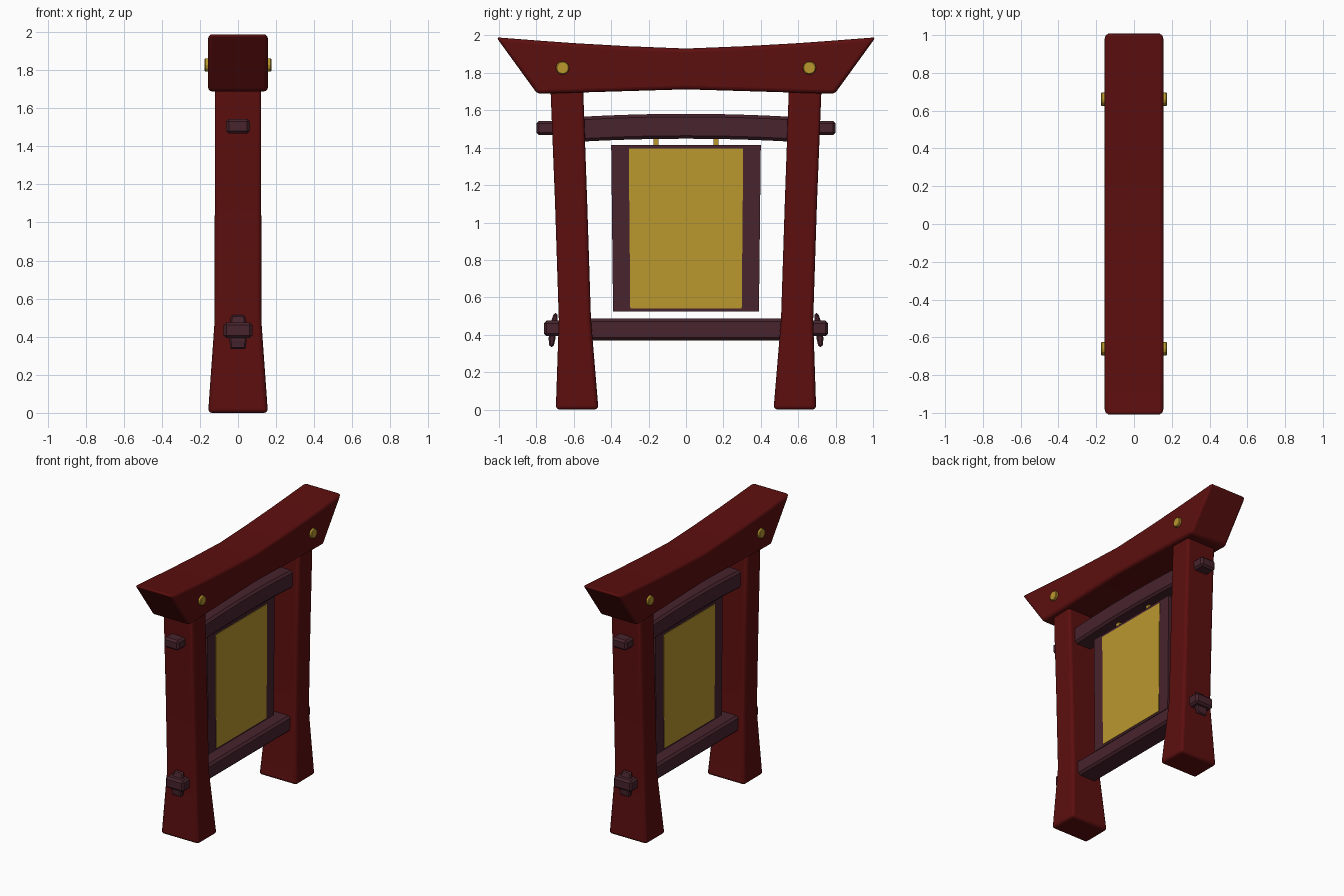
import bpy, bmesh, math

if "Cube" in bpy.data.objects:
    bpy.data.objects.remove(bpy.data.objects["Cube"])


def material(name, rgb):
    m = bpy.data.materials.new(name)
    m.diffuse_color = (*rgb, 1)
    m.use_nodes = True
    m.node_tree.nodes["Principled BSDF"].inputs["Base Color"].default_value = m.diffuse_color
    return m


RED = material("dark_red_lacquer", (0.108, 0.0045, 0.0045))
WOOD = material("dark_plum_wood", (0.063, 0.017, 0.026))
GOLD = material("gold", (0.49, 0.31, 0.027))


def loft(name, rings, mat, bevel=0.0, segments=1):
    """Skin a row of equal point rings, cap both ends and bevel the edges."""
    bm = bmesh.new()
    rows = [[bm.verts.new(p) for p in ring] for ring in rings]
    n = len(rows[0])
    for a, b in zip(rows, rows[1:]):
        for i in range(n):
            j = (i + 1) % n
            bm.faces.new((a[i], a[j], b[j], b[i]))
    bm.faces.new(rows[0])
    bm.faces.new(rows[-1])
    bmesh.ops.recalc_face_normals(bm, faces=bm.faces)
    me = bpy.data.meshes.new(name)
    bm.to_mesh(me)
    bm.free()
    me.materials.append(mat)
    ob = bpy.data.objects.new(name, me)
    bpy.context.collection.objects.link(ob)
    if bevel:
        mod = ob.modifiers.new("bevel", "BEVEL")
        mod.width = bevel
        mod.segments = segments
        mod.limit_method = "ANGLE"
        mod.angle_limit = math.radians(30)
    if segments > 1:
        bpy.ops.object.select_all(action="DESELECT")
        ob.select_set(True)
        bpy.context.view_layer.objects.active = ob
        bpy.ops.object.shade_smooth_by_angle(angle=math.radians(40))
    return ob


def flat_ring(z, hx, y0, y1):
    return [(-hx, y0, z), (hx, y0, z), (hx, y1, z), (-hx, y1, z)]


def cross_ring(y, hx, z0, z1):
    return [(-hx, y, z0), (hx, y, z0), (hx, y, z1), (-hx, y, z1)]


# Roof beam with upswept, undercut ends
half = [(0, 1.93, 1.712), (0.3, 1.942, 1.703), (0.6, 1.959, 1.694),
        (0.795, 1.973, 1.688), (1.014, 1.99, None)]
top = [(-y, t) for y, t, b in reversed(half)] + [(y, t) for y, t, b in half[1:]]
bottom = [(y, b) for y, t, b in reversed(half[:-1])] + [(-y, b) for y, t, b in half[1:-1]]
loft("roof_beam", [[(x, y, z) for y, z in top + bottom] for x in (-0.157, 0.157)],
     RED, 0.02, 3)

# Upper cross beam, gently arched, and its through tenon
arch = []
for i in range(13):
    y = -0.64 + 1.28 * i / 12
    lift = -0.05 * y * y
    arch.append(cross_ring(y, 0.075, 1.448 + lift, 1.581 + lift))
loft("upper_cross_beam", arch, WOOD, 0.016)
loft("upper_tenon", [cross_ring(y, 0.062, 1.467, 1.543) for y in (-0.8, 0.8)], WOOD, 0.014)

# Lower cross beam and its through tenon
loft("lower_cross_beam", [cross_ring(y, 0.08, 0.37, 0.488) for y in (-0.6, 0.6)], WOOD, 0.016)
loft("lower_tenon", [cross_ring(y, 0.075, 0.392, 0.475) for y in (-0.76, 0.76)], WOOD, 0.014)

# Hanging board with gold panels on both faces
loft("hanging_board", [flat_ring(0.525, 0.025, -0.39, 0.39),
                       flat_ring(1.415, 0.025, -0.4, 0.4)], WOOD)
for s, side in ((-1, "left"), (1, "right")):
    loft(f"gold_panel_{side}",
         [[(s * x, y, z) for y, z in ((-0.298, 0.54), (0.298, 0.54), (0.306, 1.395), (-0.306, 1.395))]
          for x in (0.02, 0.029)], GOLD)

for s, end in ((-1, "front"), (1, "back")):
    # Leaning post with flared foot
    loft(f"post_{end}", [flat_ring(z, hx, s * a, s * b) for z, hx, a, b in
                         ((0, 0.157, 0.468, 0.696), (0.48, 0.123, 0.508, 0.68),
                          (1.1, 0.122, 0.528, 0.7), (1.78, 0.122, 0.552, 0.727))],
         RED, 0.02, 3)

    # Locking wedge driven through the lower tenon
    loft(f"wedge_{end}", [flat_ring(z, hx, s * a, s * b) for z, hx, a, b in
                          ((0.335, 0.042, 0.708, 0.73), (0.38, 0.044, 0.698, 0.735),
                           (0.475, 0.042, 0.686, 0.72), (0.515, 0.034, 0.688, 0.707))],
         WOOD, 0.008)

    # Short hanger between the beam and the board
    loft(f"hanger_{end}", [flat_ring(z, 0.014, s * 0.16 - 0.014, s * 0.16 + 0.014)
                           for z in (1.4, 1.46)], GOLD)

    # Stud running through the roof beam
    disc = [(0.036 * math.cos(k * math.tau / 12), 0.036 * math.sin(k * math.tau / 12))
            for k in range(12)]
    loft(f"stud_{end}", [[(x, s * 0.66 + u, 1.827 + v) for u, v in disc]
                         for x in (-0.175, 0.175)], GOLD, 0.005)
